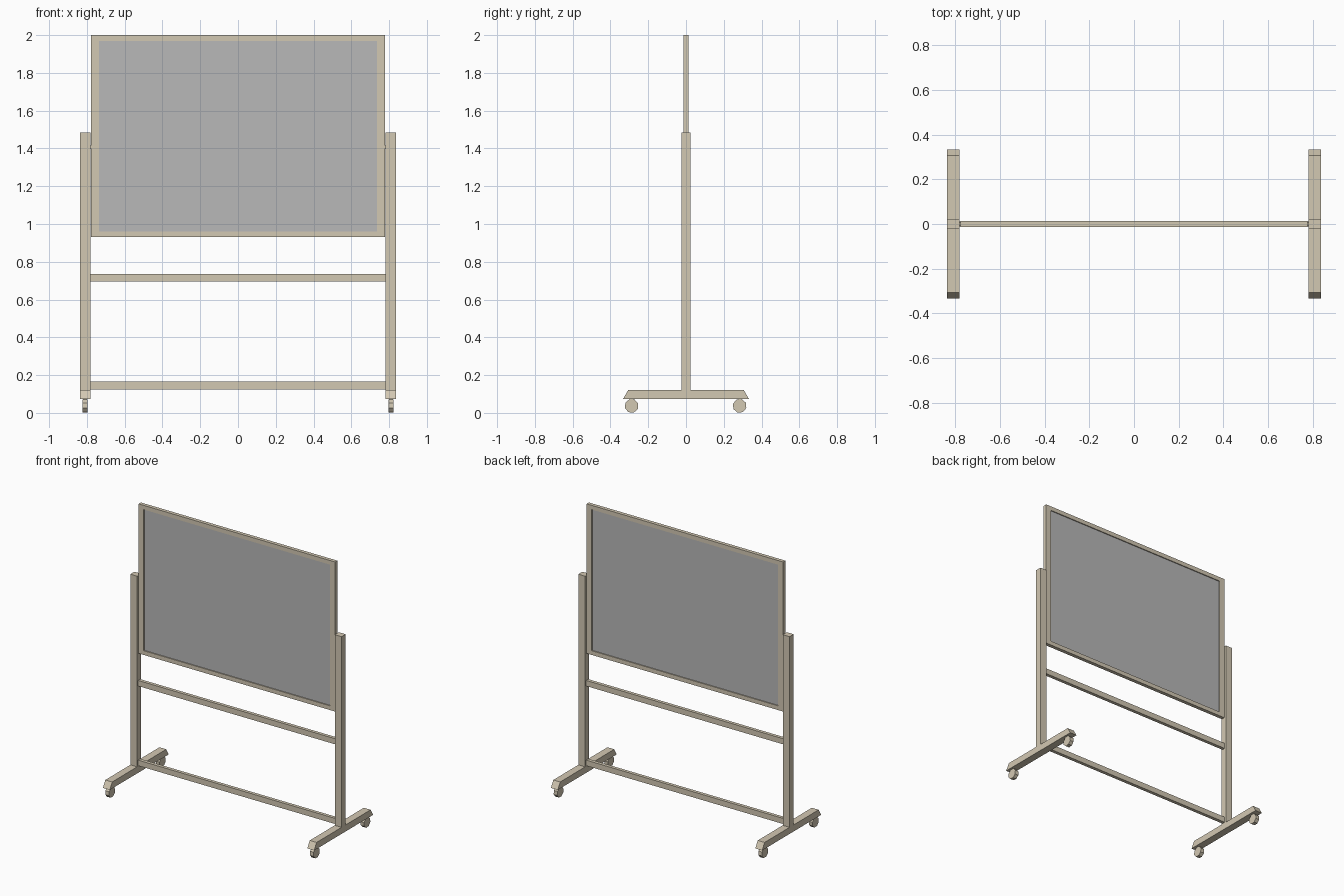
import bpy
import bmesh
from math import radians, cos, sin, tau

cube = bpy.data.objects.get("Cube")
if cube:
    bpy.data.objects.remove(cube, do_unlink=True)


def material(name, rgb):
    m = bpy.data.materials.new(name)
    m.use_nodes = True
    m.diffuse_color = (*rgb, 1)
    m.node_tree.nodes["Principled BSDF"].inputs["Base Color"].default_value = (*rgb, 1)
    return m


BEIGE = material("beige_frame", (0.65, 0.58, 0.45))
GREY = material("grey_panel", (0.48, 0.48, 0.48))


def finish(name, bm, mat):
    bmesh.ops.recalc_face_normals(bm, faces=bm.faces)
    mesh = bpy.data.meshes.new(name)
    bm.to_mesh(mesh)
    bm.free()
    mesh.materials.append(mat)
    obj = bpy.data.objects.new(name, mesh)
    bpy.context.collection.objects.link(obj)
    return obj


def box(name, x, y, z, mat=BEIGE):
    """Box spanning the (low, high) ranges on each axis."""
    bm = bmesh.new()
    bmesh.ops.create_cube(bm, size=1)
    for v in bm.verts:
        v.co = [r[0] if c < 0 else r[1] for c, r in zip(v.co, (x, y, z))]
    return finish(name, bm, mat)


def prism(name, profile, x0, x1, mat=BEIGE):
    """Side profile in (y, z), extruded along x."""
    bm = bmesh.new()
    face = bm.faces.new([bm.verts.new((x0, y, z)) for y, z in profile])
    new = bmesh.ops.extrude_face_region(bm, geom=[face])["geom"]
    for v in new:
        if isinstance(v, bmesh.types.BMVert):
            v.co.x = x1
    return finish(name, bm, mat)


# Board: one frame ring around a panel recessed on both sides
W, LOW, TOP, D = 0.777, 0.93, 2.0, 0.013
SIDE, EDGE = 0.04, 0.03
bm = bmesh.new()
loops = []
for y in (-D, D):
    for dx, dz in ((0, 0), (SIDE, EDGE)):
        w, a, b = W - dx, LOW + dz, TOP - dz
        loops.append([bm.verts.new((x, y, z))
                      for x, z in ((-w, a), (w, a), (w, b), (-w, b))])
front_out, front_in, back_out, back_in = loops
for a, b in ((front_out, front_in), (front_in, back_in),
             (back_in, back_out), (back_out, front_out)):
    for i in range(4):
        j = (i + 1) % 4
        bm.faces.new((a[i], a[j], b[j], b[i]))
finish("board_frame", bm, BEIGE)
box("board_panel", (SIDE - W, W - SIDE), (-0.006, 0.006),
    (LOW + EDGE, TOP - EDGE), GREY)

# Crossbars between the posts
for name, low in (("upper_crossbar", 0.695), ("lower_crossbar", 0.125)):
    box(name, (-0.784, 0.784), (-0.012, 0.012), (low, low + 0.04))

# Posts, pivots, feet and casters on each side
for label, s in (("left", 1), ("right", -1)):
    inner, outer = sorted((s * 0.782, s * 0.836))
    box(label + "_post", (inner, outer), (-0.023, 0.023), (0.12, 1.485))
    box(label + "_pivot", sorted((s * 0.775, s * 0.784)), (-0.008, 0.008), (1.4, 1.416))
    prism(label + "_foot",
          ((-0.333, 0.074), (0.333, 0.074), (0.306, 0.121), (-0.306, 0.121)),
          inner, outer)
    for end, y in (("front", -0.288), ("back", 0.284)):
        turn = radians(18 if y < 0 else -18)
        wheel = [(y + 0.037 * cos(turn + tau * i / 8), 0.0368 + 0.037 * sin(turn + tau * i / 8))
                 for i in range(8)]
        prism(f"{label}_{end}_caster", wheel, s * 0.796, s * 0.824)
        # Short stem joining the wheel to the foot
        box(f"{label}_{end}_caster_stem", sorted((s * 0.8, s * 0.82)),
            (y - 0.01, y + 0.01), (0.05, 0.076))
